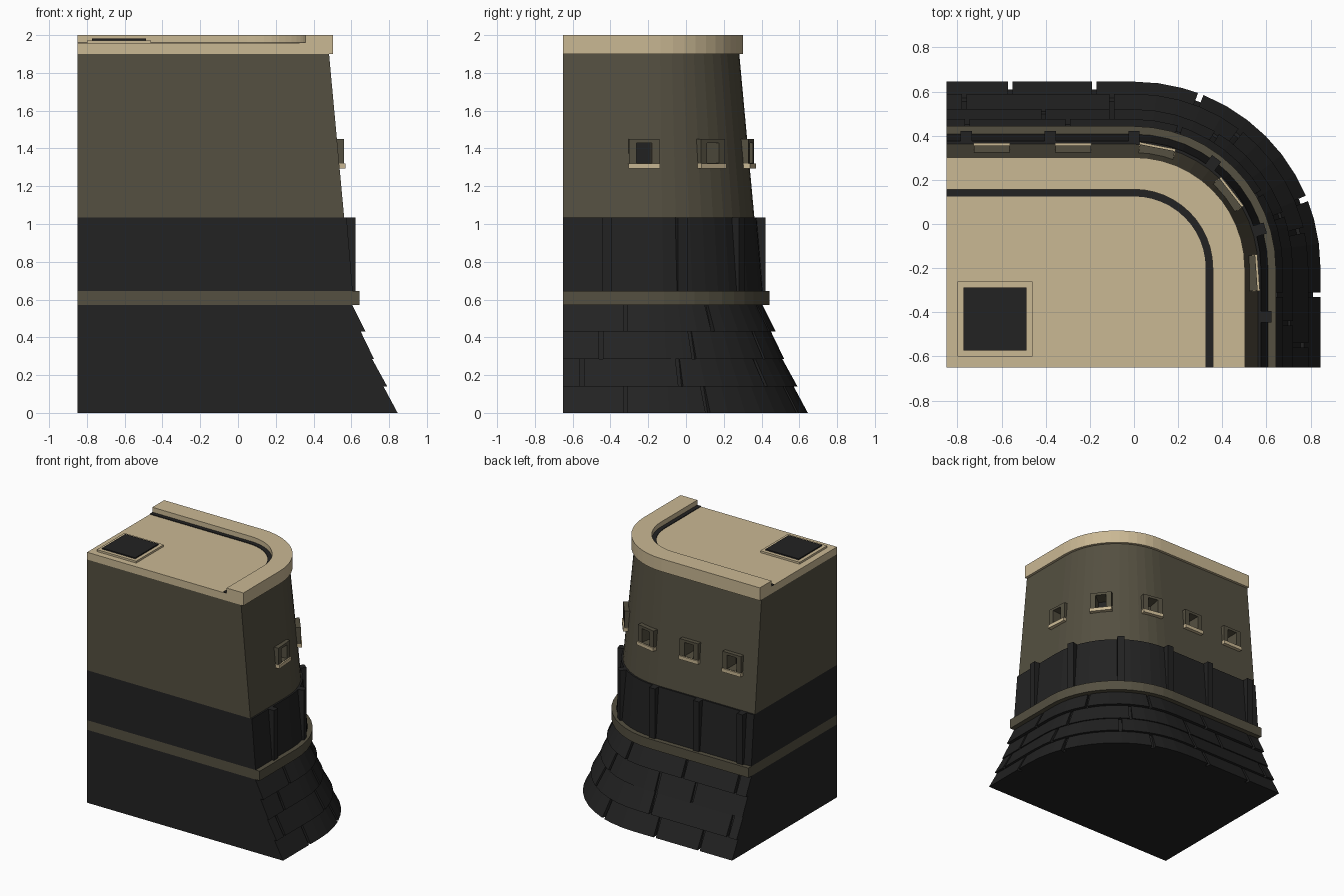
import bpy, bmesh, math
from mathutils import Matrix, Vector

cube = bpy.data.objects.get("Cube")
if cube:
    bpy.data.objects.remove(cube, do_unlink=True)


def material(name, rgb):
    m = bpy.data.materials.new(name)
    m.use_nodes = True
    m.diffuse_color = (*rgb, 1)
    m.node_tree.nodes["Principled BSDF"].inputs["Base Color"].default_value = (*rgb, 1)
    return m


BLACK = material("charcoal stone", (0.016, 0.016, 0.016))
OLIVE = material("olive stone", (0.089, 0.079, 0.052))
TAN = material("tan stone", (0.59, 0.48, 0.295))

LEFT, FRONT, MID, END = -0.85, -0.65, -0.2, 1.45
STEPS = 12


def path_point(r, t):
    """Back wall for t < 0, rounded corner for 0..1, side wall beyond 1."""
    if t < 0:
        return t, MID + r
    if t > 1:
        return r, MID - (t - 1)
    a = math.pi / 2 * (1 - t)
    return r * math.cos(a), MID + r * math.sin(a)


def finish(name, bm, mat):
    bmesh.ops.recalc_face_normals(bm, faces=bm.faces)
    mesh = bpy.data.meshes.new(name)
    bm.to_mesh(mesh)
    bm.free()
    mesh.materials.append(mat)
    ob = bpy.data.objects.new(name, mesh)
    bpy.context.scene.collection.objects.link(ob)
    return ob


def add_section(bm, levels, t0=LEFT, t1=END):
    """Loft of (z, outer radius, inner radius); no inner radius fills to the corner."""
    ts = [t0] + [i / STEPS for i in range(STEPS + 1) if t0 < i / STEPS < t1] + [t1]
    rings = []
    for z, outer, inner in levels:
        pts = [path_point(outer, t) for t in ts]
        if inner is None:
            pts.append((LEFT, FRONT))
        else:
            pts += [path_point(inner, t) for t in reversed(ts)]
        rings.append([bm.verts.new((x, y, z)) for x, y in pts])
    n = len(rings[0])
    for low, high in zip(rings, rings[1:]):
        for i in range(n):
            j = (i + 1) % n
            bm.faces.new((low[i], low[j], high[j], high[i]))
    # caps: quads between the two edges, or one polygon
    for ring in (rings[0], rings[-1]):
        if levels[0][2] is None:
            bm.faces.new(ring)
        else:
            for i in range(len(ts) - 1):
                bm.faces.new((ring[i], ring[i + 1], ring[n - 2 - i], ring[n - 1 - i]))


def section(name, mat, *levels):
    bm = bmesh.new()
    add_section(bm, levels)
    return finish(name, bm, mat)


def box(name, mat, place, r0, r1, width, z0, z1):
    """Box facing outward; place is (origin x, origin y, angle in degrees)."""
    ox, oy, angle = place
    bm = bmesh.new()
    bmesh.ops.create_cube(bm, size=1)
    mid = Vector(((r0 + r1) / 2, 0, (z0 + z1) / 2))
    bm.transform(Matrix.Translation((ox, oy, 0))
                 @ Matrix.Rotation(math.radians(angle), 4, "Z")
                 @ Matrix.Translation(mid)
                 @ Matrix.Diagonal((r1 - r0, width, z1 - z0, 1)))
    return finish(name, bm, mat)


# Sloping base core with rows of large stone blocks
section("base_core", BLACK, (0, 0.81, None), (0.57, 0.585, None))
rows = [
    (0.00, 0.14, 0.845, 0.77, (-0.56, -0.18, 0.233, 0.756, 1.12)),
    (0.14, 0.285, 0.79, 0.71, (-0.77, -0.1, 0.42, 0.86, 1.35)),
    (0.285, 0.43, 0.72, 0.65, (-0.41, -0.1, 0.35, 0.78, 1.25)),
    (0.43, 0.57, 0.675, 0.605, (-0.755, -0.3, 0.2, 0.66, 1.12)),
]
for k, (z0, z1, r0, r1, joints) in enumerate(rows):
    bm = bmesh.new()
    edges = [LEFT, *joints, END]
    for a, b in zip(edges, edges[1:]):
        a += 0.01 if a > LEFT else 0
        b -= 0.01 if b < END else 0
        add_section(bm, [(z0, r0, r0 - 0.08), (z1, r1, r1 - 0.06)], a, b)
    finish(f"block_row_{k + 1}", bm, BLACK)

# Ledge, dark band, upper wall
section("ledge", OLIVE, (0.57, 0.643, None), (0.645, 0.643, None))
section("dark_band", BLACK, (0.645, 0.607, None), (1.035, 0.575, None))
wall = section("upper_wall", OLIVE, (1.035, 0.562, None), (1.9, 0.482, None))

# Pilasters around the dark band
for i, place in enumerate([(-0.76, MID, 90), (-0.38, MID, 90), (0, MID, 90),
                           (0, MID, 53), (0, MID, 17), (0, -0.42, 0)]):
    box(f"pilaster_{i + 1}", BLACK, place, 0.55, 0.622, 0.052, 0.645, 1.035)


def cut(target, cutter):
    mod = target.modifiers.new("window opening", "BOOLEAN")
    mod.object = cutter
    mod.operation = "DIFFERENCE"
    mod.solver = "EXACT"


# Windows: projecting surround, deep opening, dark pane and pale sill
windows = [(-0.645, MID, 90), (-0.275, MID, 90), (0, MID, 79),
           (0, MID, 38), (0, -0.19, -0)]
windows[-1] = (0, -0.26, 4)
for i, place in enumerate(windows):
    surround = box(f"window_surround_{i + 1}", OLIVE, place, 0.5, 0.556, 0.16, 1.31, 1.45)
    cutter = box(f"window_cutter_{i + 1}", OLIVE, place, 0.44, 0.6, 0.08, 1.322, 1.43)
    cutter.hide_render = True
    cutter.hide_viewport = True
    cut(surround, cutter)
    cut(wall, cutter)
    box(f"window_sill_{i + 1}", TAN, place, 0.5, 0.566, 0.166, 1.293, 1.32)
    if i != 2:
        box(f"window_pane_{i + 1}", BLACK, place, 0.438, 0.446, 0.08, 1.322, 1.43)

# Roof slab, parapet and dark drainage strip
section("roof_slab", TAN, (1.9, 0.502, None), (1.957, 0.502, None))
section("parapet", TAN, (1.957, 0.502, 0.357), (2.0, 0.502, 0.357))
section("drain_strip", BLACK, (1.955, 0.357, 0.325), (1.962, 0.357, 0.325))

# Roof hatch
hatch = (-0.63, -0.43, 0)
box("hatch_frame", TAN, hatch, -0.17, 0.17, 0.34, 1.955, 1.972)
box("hatch_panel", BLACK, hatch, -0.143, 0.143, 0.286, 1.97, 1.981)
